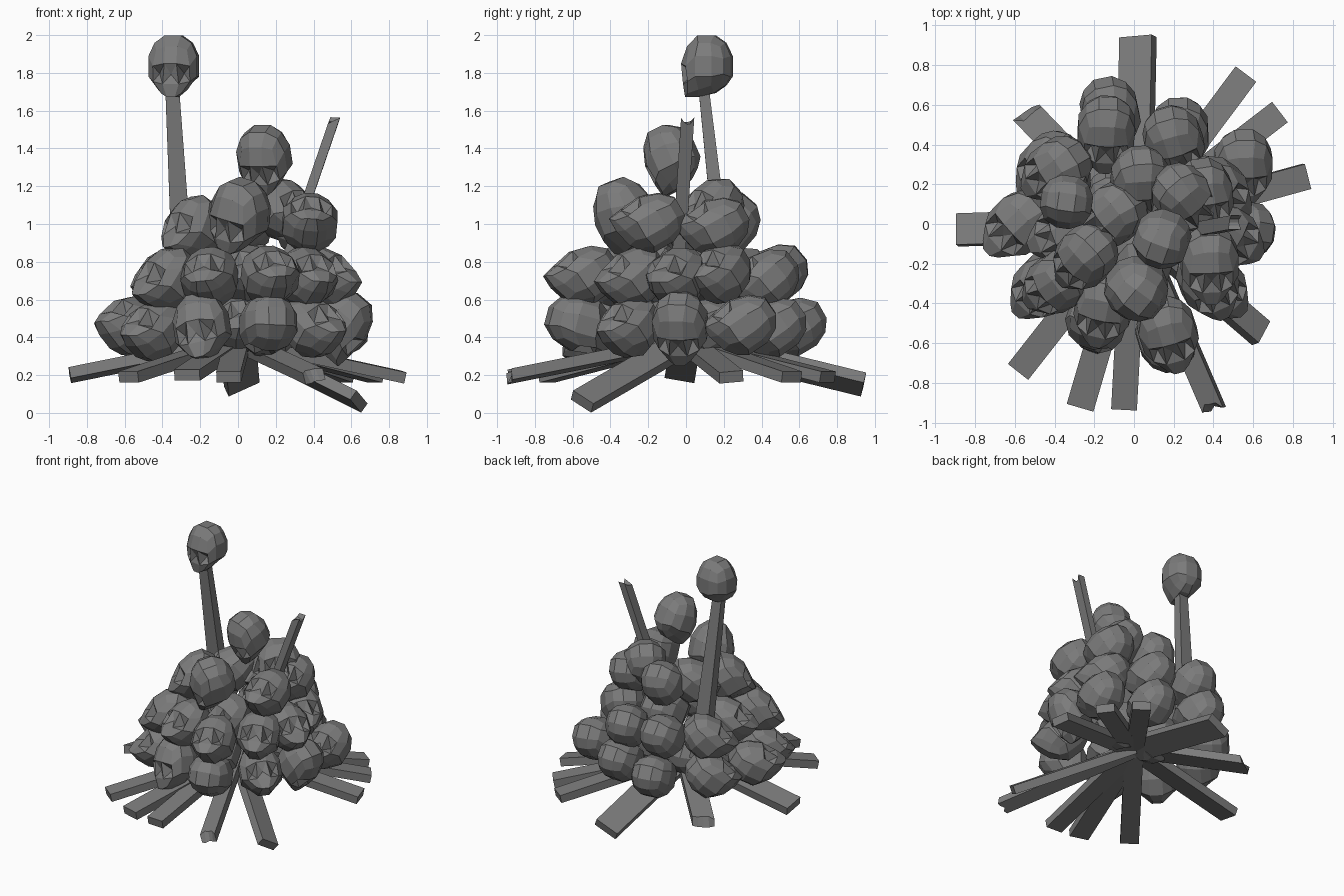
import bpy
import bmesh
import random
from math import radians
from mathutils import Matrix, Vector

random.seed(4)
old = bpy.data.objects.get("Cube")
if old:
    bpy.data.objects.remove(old, do_unlink=True)

grey = bpy.data.materials.new("stone_grey")
grey.use_nodes = True
colour = (0.2, 0.2, 0.2, 1)
grey.diffuse_color = colour
grey.node_tree.nodes["Principled BSDF"].inputs["Base Color"].default_value = colour


def to_mesh(bm, name):
    """Turn a bmesh into a flat shaded mesh with the grey material."""
    bmesh.ops.recalc_face_normals(bm, faces=bm.faces[:])
    mesh = bpy.data.meshes.new(name)
    bm.to_mesh(mesh)
    bm.free()
    mesh.materials.append(grey)
    return mesh


def add_object(name, mesh):
    obj = bpy.data.objects.new(name, mesh)
    bpy.context.collection.objects.link(obj)
    return obj


def make_skull_mesh():
    """Faceted ball with a lowered face, narrow jaw, eye sockets and nose."""
    bm = bmesh.new()
    bmesh.ops.create_cube(bm, size=2)
    bmesh.ops.subdivide_edges(bm, edges=bm.edges[:], cuts=2, use_grid_fill=True)
    for v in bm.verts:
        v.co.normalize()
        x, y, z = v.co
        if y < -0.5:
            # face drops, cheeks sit behind the brow, jaw narrows
            v.co.z -= 0.1 if z > 0.5 else 0.22
            if z < -0.5:
                v.co.x *= 0.65
                v.co.y -= 0.08
            elif z < 0:
                v.co.y += 0.08
        elif z < -0.5:
            # neck end is narrower, back of the head rises
            v.co.x *= 0.8
            if y > 0:
                v.co.z += 0.12
    sockets, nose = [], []
    for f in bm.faces:
        c = f.calc_center_median()
        if c.y < -0.6 and abs(c.z + 0.22) < 0.12:
            (nose if abs(c.x) < 0.1 else sockets).append(f)
    for v in nose[0].verts:
        if v.co.z > -0.3:
            v.co.x *= 0.75
    for faces, depth in ((sockets, 0.32), (nose, 0.15)):
        for v in bmesh.ops.poke(bm, faces=faces)["verts"]:
            v.co.y += depth
    return to_mesh(bm, "skull")


skull_mesh = make_skull_mesh()


def add_skull(name, place, yaw, pitch, size=1.1, roll=0):
    """Yaw zero faces the front; a positive pitch looks up."""
    obj = add_object(name, skull_mesh)
    turn = (Matrix.Rotation(radians(yaw), 4, "Z")
            @ Matrix.Rotation(radians(-pitch), 4, "X")
            @ Matrix.Rotation(radians(roll), 4, "Y"))
    scale = Matrix.Diagonal((0.143 * size, 0.147 * size, 0.18 * size, 1))
    obj.matrix_world = Matrix.Translation(place) @ turn @ scale


def add_plank(name, start, end, width, thick=0.06, taper=1, jagged=False, roll=0,
              hint=(0, 0, 1)):
    """Board between two points, optionally narrowing or with a splintered end."""
    start, end = Vector(start), Vector(end)
    along = (end - start).normalized()
    side = Vector(hint).cross(along).normalized()
    side = Matrix.Rotation(radians(roll), 3, along) @ side
    up = along.cross(side)
    bm = bmesh.new()
    bmesh.ops.create_grid(bm, x_segments=1, y_segments=4 if jagged else 1, size=0.5)
    top = bmesh.ops.extrude_face_region(bm, geom=bm.faces[:])
    for v in top["geom"]:
        if isinstance(v, bmesh.types.BMVert):
            v.co.z = 1
    for v in bm.verts:
        x, y, z = v.co
        far = x > 0
        narrow = taper if far else 1
        point = end.copy() if far else start.copy()
        point += side * (y * width * narrow) + up * ((z - 0.5) * thick * narrow)
        if far and jagged:
            point -= along * random.uniform(0, 0.07)
        v.co = point
    add_object(name, to_mesh(bm, name))


# Boards spreading out from under the heap: end point, width, splintered, roll
boards = [
    ((0.02, 0.94, 0.15), 0.18, False, -25),
    ((0.56, 0.75, 0.19), 0.13, False, 0),
    ((0.73, 0.56, 0.19), 0.13, False, 0),
    ((0.87, 0.24, 0.19), 0.13, False, 5),
    ((0.64, -0.55, 0.06), 0.14, False, -32),
    ((0.41, -0.95, 0.19), 0.11, True, 15),
    ((-0.05, -0.93, 0.19), 0.13, False, 0),
    ((-0.27, -0.92, 0.20), 0.14, False, 0),
    ((-0.58, -0.74, 0.19), 0.13, False, 0),
    ((-0.89, -0.03, 0.20), 0.16, False, 10),
    ((-0.56, 0.58, 0.20), 0.15, True, 0),
]
for i, (end, width, jagged, roll) in enumerate(boards):
    add_plank(f"board_{i + 1}", (0, 0, 0.38), end, width, jagged=jagged, roll=roll)

# Upright stakes
add_plank("skull_stake", (-0.28, 0.23, 0.5), (-0.35, 0.09, 1.75), 0.12, 0.09,
          taper=0.6, hint=(0, 1, 0))
add_plank("broken_stake", (0.15, -0.06, 0.5), (0.52, 0.01, 1.58), 0.07, 0.05,
          jagged=True, hint=(1, 0, 0))

# Heap of skulls, tier by tier: x, y, yaw, pitch
bottom_tier = [
    (-0.19, -0.49, -20, 10), (0.16, -0.56, 5, -75), (0.40, -0.30, 40, 50),
    (0.55, -0.03, 80, -40), (0.55, 0.30, 10, 55), (0.23, 0.46, 0, 55),
    (-0.12, 0.56, 10, 60), (-0.42, 0.30, -50, 50), (-0.58, 0.0, -60, 60),
    (-0.45, -0.30, -40, 50), (-0.1, 0.1, 0, 60), (0.2, 0.08, 0, 60),
    (0.0, -0.24, 0, 50),
]
middle_tier = [
    (-0.15, -0.41, -20, 50), (0.17, -0.54, 10, 55), (0.37, -0.28, 30, 50),
    (0.46, -0.05, 60, 50), (0.41, 0.18, 40, 50), (0.20, 0.42, 10, 50),
    (-0.14, 0.47, 0, 50), (-0.38, 0.28, -60, 45), (-0.33, -0.04, -70, 50),
    (-0.38, -0.29, -50, 35), (0.08, 0.14, 0, 50), (0.04, -0.2, 0, 50),
]
upper_tier = [
    (-0.24, -0.16, -50, 30), (0.38, -0.19, 10, 60), (0.35, 0.15, 20, 60),
    (0.03, 0.22, 10, 40), (-0.10, 0.05, -60, 50),
]
tiers = {"bottom": (0.45, bottom_tier), "middle": (0.72, middle_tier),
         "upper": (0.99, upper_tier)}
for tier, (height, skulls) in tiers.items():
    for i, (x, y, yaw, pitch) in enumerate(skulls):
        z = height + random.uniform(-0.02, 0.02)
        add_skull(f"{tier}_skull_{i + 1}", (x, y, z), yaw, pitch,
                  roll=random.uniform(-15, 15))

# Skulls at the peak and on the stake
add_skull("front_skull", (0.01, -0.33, 1.05), -40, -15, size=1.15, roll=15)
add_skull("side_skull", (0.25, 0.14, 1.07), 40, 40)
add_skull("peak_skull", (0.14, -0.08, 1.35), -20, -25, size=1.05)
add_skull("stake_skull", (-0.34, 0.11, 1.835), -8, 0, size=1)
